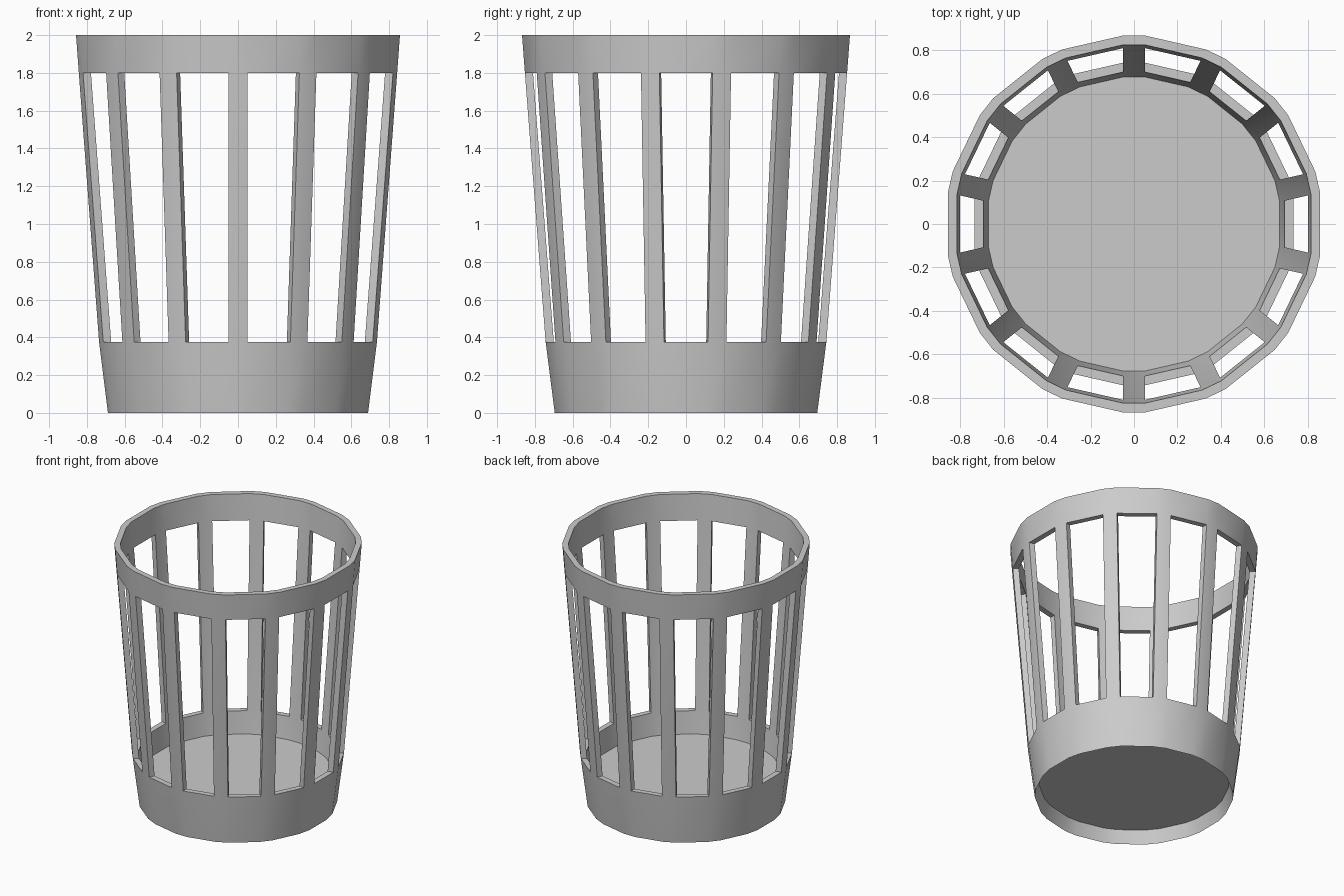
import bpy, bmesh
from math import cos, sin, pi, radians

if "Cube" in bpy.data.objects:
    bpy.data.objects.remove(bpy.data.objects["Cube"])

SLATS = 14        # slats around the basket, one facing straight front
HALF_WIDTH = 0.05
N = SLATS * 2     # sides alternate slat, gap

bm = bmesh.new()


def ring(dist, z):
    """Ring of vertices at the slat edges; dist is measured to the slat face."""
    verts = []
    for k in range(SLATS):
        a = -pi / 2 + k * 2 * pi / SLATS
        for s in (-HALF_WIDTH, HALF_WIDTH):
            verts.append(bm.verts.new((dist * cos(a) - s * sin(a),
                                       dist * sin(a) + s * cos(a), z)))
    return verts


def bridge(r1, r2, sides=range(N)):
    """Join two rings on the chosen sides."""
    for j in sides:
        n = (j + 1) % N
        bm.faces.new((r1[j], r1[n], r2[n], r2[j]))


slat_sides, gap_sides = range(0, N, 2), range(1, N, 2)

# Outer and inner profile, bottom to top
foot, out_sill, out_lintel, out_top = [ring(*p) for p in (
    (0.695, 0), (0.743, 0.375), (0.853, 1.8), (0.868, 2))]
floor, in_sill, in_lintel, in_top = [ring(*p) for p in (
    (0.677, 0.205), (0.70, 0.375), (0.81, 1.8), (0.825, 2))]
under = ring(0.665, 0.10)

# Solid base and rim
bridge(foot, out_sill)
bridge(floor, in_sill)
bridge(out_lintel, out_top)
bridge(in_lintel, in_top)
bridge(out_top, in_top)

# Floor and recessed underside
bridge(under, foot)
bm.faces.new(floor)
bm.faces.new(under)

# Slats: front, back and side faces
bridge(out_sill, out_lintel, slat_sides)
bridge(in_sill, in_lintel, slat_sides)
for j in range(N):
    bm.faces.new((out_sill[j], out_lintel[j], in_lintel[j], in_sill[j]))

# Window sills and lintels
bridge(out_sill, in_sill, gap_sides)
bridge(out_lintel, in_lintel, gap_sides)

bmesh.ops.recalc_face_normals(bm, faces=bm.faces)
mesh = bpy.data.meshes.new("slatted_basket")
bm.to_mesh(mesh)
bm.free()

basket = bpy.data.objects.new("slatted_basket", mesh)
bpy.context.collection.objects.link(basket)
bpy.context.view_layer.objects.active = basket
basket.select_set(True)
bpy.ops.object.shade_smooth_by_angle(angle=radians(30))
